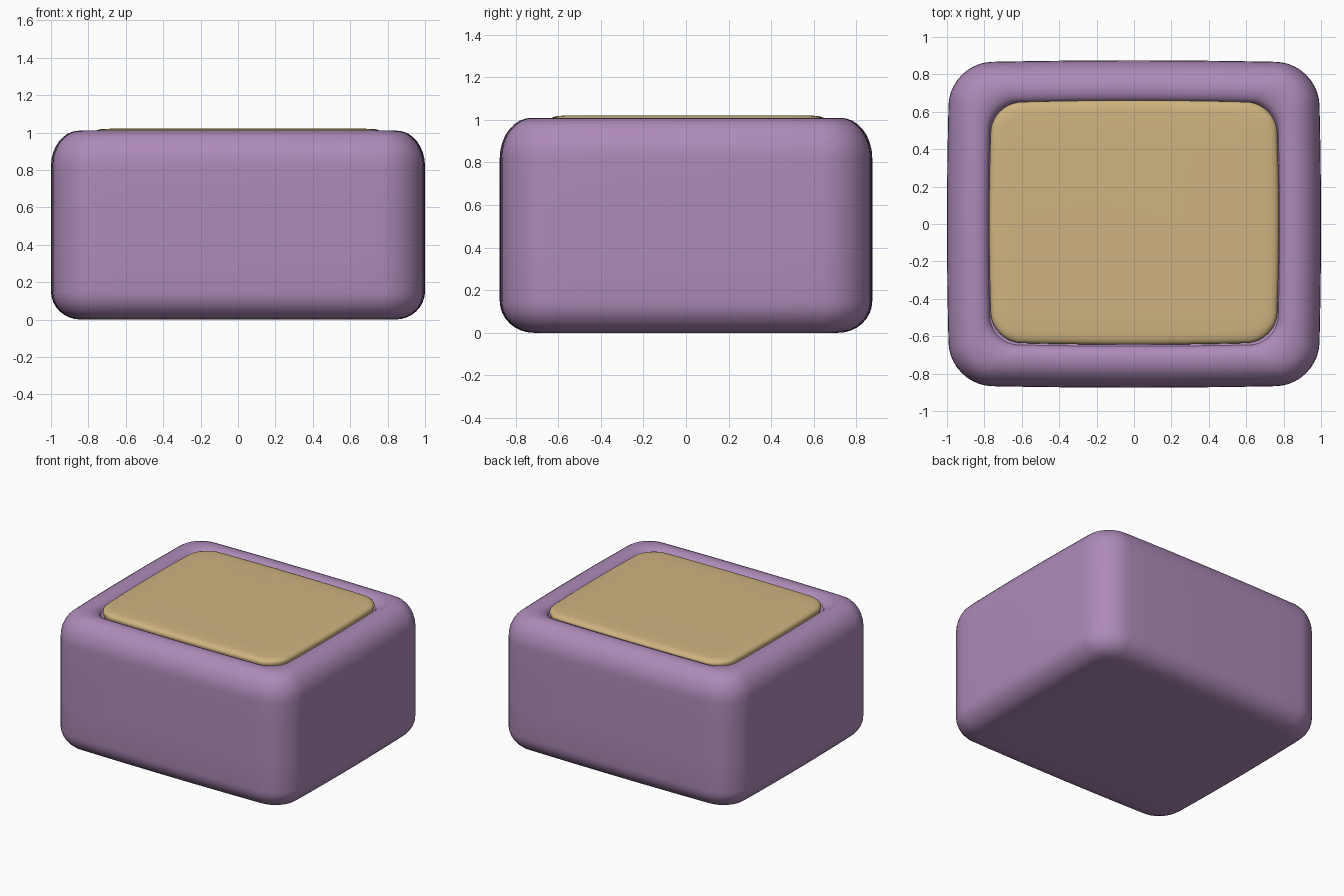
import bpy, bmesh, math

if "Cube" in bpy.data.objects:
    bpy.data.objects.remove(bpy.data.objects["Cube"])


def material(name, color):
    m = bpy.data.materials.new(name)
    m.diffuse_color = (*color, 1)
    m.use_nodes = True
    m.node_tree.nodes["Principled BSDF"].inputs["Base Color"].default_value = m.diffuse_color
    return m


def outline(hx, hy, r, bulge, cy, arc=10, side=8):
    """Rounded rectangle with slightly bowed sides, counter-clockwise."""
    pts = []
    corners = [(1, 1, 0), (-1, 1, 90), (-1, -1, 180), (1, -1, 270)]
    for sx, sy, start in corners:
        for i in range(arc + 1):
            a = math.radians(start + 90 * i / arc)
            pts.append((sx * (hx - r) + r * math.cos(a), sy * (hy - r) + r * math.sin(a)))
    full = []
    for i, p in enumerate(pts):
        full.append(p)
        if i % (arc + 1) == arc:
            q = pts[(i + 1) % len(pts)]
            full += [(p[0] + (q[0] - p[0]) * k / side, p[1] + (q[1] - p[1]) * k / side)
                     for k in range(1, side)]
    return [(x * (1 - bulge * (y / hy) ** 2), cy + y * (1 - bulge * (x / hx) ** 2))
            for x, y in full]


def loft(name, hx, hy, radius, min_radius, profile, mat, bulge, cy=0):
    """Stack rounded outlines along (inset, z) pairs and cap both ends."""
    bm = bmesh.new()
    rings = []
    for inset, z in profile:
        r = max(radius - inset, min_radius)
        rings.append([bm.verts.new((x, y, z)) for x, y in
                      outline(hx - inset, hy - inset, r, bulge, cy)])
    n = len(rings[0])
    for a, b in zip(rings, rings[1:]):
        for i in range(n):
            j = (i + 1) % n
            bm.faces.new((a[i], a[j], b[j], b[i]))
    bm.faces.new(rings[0][::-1])
    bm.faces.new(rings[-1])
    bmesh.ops.recalc_face_normals(bm, faces=bm.faces)
    me = bpy.data.meshes.new(name)
    bm.to_mesh(me)
    bm.free()
    me.materials.append(mat)
    ob = bpy.data.objects.new(name, me)
    bpy.context.collection.objects.link(ob)
    bpy.ops.object.select_all(action='DESELECT')
    ob.select_set(True)
    bpy.context.view_layer.objects.active = ob
    bpy.ops.object.shade_smooth_by_angle(angle=math.radians(40))
    return ob


purple = material("soft purple", (0.42, 0.255, 0.48))
tan = material("warm tan", (0.62, 0.45, 0.215))

# Padded body: rounded bottom edge, straight sides, rolled rim and groove
steps = 8
bottom = [(0.16 * (1 - math.sin(t)), 0.15 * (1 - math.cos(t)))
          for t in (math.pi / 2 * i / steps for i in range(steps + 1))]
top = [(0.15 * (1 - math.cos(t)), 0.82 + 0.19 * math.sin(t))
       for t in (math.pi / 2 * i / steps for i in range(steps + 1))]
rim = [(0.175, 1.007), (0.198, 0.998), (0.213, 0.985), (0.222, 0.965), (0.26, 0.95)]
body = [(0.3, 0.0)] + bottom + [(0.0, 0.35), (0.0, 0.6)] + top + rim
loft("padded_body", 1.0, 0.875, 0.23, 0.15, body, purple, 0.015)

# Inset top cushion with a soft edge
cushion = [(0.015, 0.94), (0.004, 0.975), (0.0, 0.99), (0.005, 1.002), (0.016, 1.011),
           (0.035, 1.017), (0.065, 1.02), (0.15, 1.021)]
loft("top_cushion", 0.775, 0.653, 0.16, 0.08, cushion, tan, 0.02, 0.008)
